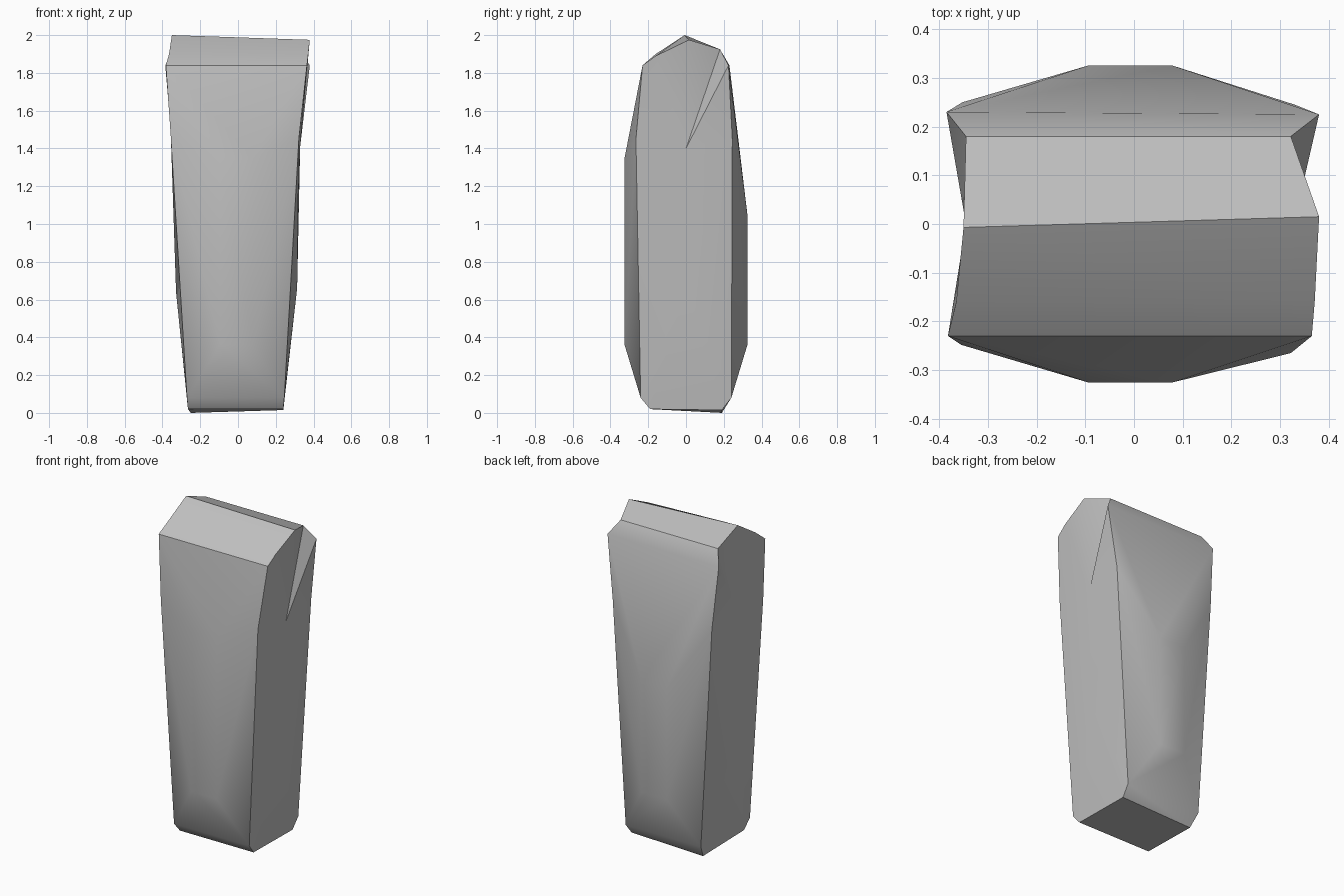
import bpy, bmesh, math

cube = bpy.data.objects.get("Cube")
if cube:
    bpy.data.objects.remove(cube, do_unlink=True)

stone = bpy.data.materials.new("grey_stone")
stone.use_nodes = True
grey = (0.52, 0.52, 0.52, 1)
stone.diffuse_color = grey
stone.node_tree.nodes["Principled BSDF"].inputs["Base Color"].default_value = grey

bm = bmesh.new()


def points(coords):
    return [bm.verts.new(c) for c in coords]


# Edge loops around each side: ridge, front slope, front edge, foot, back edge, dent
right = points([(.38, .015, 1.975), (.371, -.16, 1.89), (.365, -.23, 1.84),
                (.322, -.265, 1.45), (.245, -.24, .08), (.24, -.19, .02),
                (.24, .19, .015), (.245, .24, .08), (.33, .245, 1.45),
                (.38, .225, 1.84), (.322, .18, 1.925)])
left = points([(-.35, -.007, 2.0), (-.365, -.16, 1.9), (-.382, -.23, 1.84),
               (-.355, -.248, 1.45), (-.27, -.24, .08), (-.265, -.19, .02),
               (-.25, .19, 0), (-.27, .24, .08), (-.352, .25, 1.45),
               (-.385, .23, 1.84), (-.345, .18, 1.925)])


# Broad face with a raised flat panel in the middle
def broad_face(top, mid, low, y, panel_top):
    a, b, c, d = points([(-.095, y, panel_top), (.08, y, panel_top),
                         (.08, y, .36), (-.095, y, .36)])
    bm.faces.new((a, b, c, d))
    bm.faces.new((left[top], right[top], b, a))
    bm.faces.new((right[low], left[low], d, c))
    for side, upper, lower in ((left, a, d), (right, b, c)):
        bm.faces.new((side[top], side[mid], upper))
        bm.faces.new((side[mid], lower, upper))
        bm.faces.new((side[mid], side[low], lower))


broad_face(2, 3, 4, -.325, 1.35)
broad_face(9, 8, 7, .325, 1.05)

# Roof slopes, foot bevels and underside
for i in (0, 1, 4, 5, 6, 9, 10):
    j = (i + 1) % len(left)
    bm.faces.new((left[i], right[i], right[j], left[j]))


# Narrow side faces, fanned around two shallow bulge points
def narrow_face(loop, low_point, high_point):
    low, high = points([low_point, high_point])
    for i, p in enumerate(loop):
        q = loop[(i + 1) % len(loop)]
        hub = high if min(p.co.z, q.co.z) > 1 else low
        bm.faces.new((p, q, hub))
        if (p.co.z > 1) != (q.co.z > 1):
            bm.faces.new((p if p.co.z > 1 else q, low, high))


narrow_face(right, (.313, 0, .66), (.328, 0, 1.4))
narrow_face(left, (-.328, 0, .64), (-.345, 0, 1.5))

bmesh.ops.recalc_face_normals(bm, faces=bm.faces[:])
mesh = bpy.data.meshes.new("stone_pillar")
bm.to_mesh(mesh)
bm.free()
mesh.materials.append(stone)
pillar = bpy.data.objects.new("stone_pillar", mesh)
bpy.context.collection.objects.link(pillar)
for o in bpy.context.selected_objects:
    o.select_set(False)
pillar.select_set(True)
bpy.context.view_layer.objects.active = pillar
bpy.ops.object.shade_smooth_by_angle(angle=math.radians(30))
